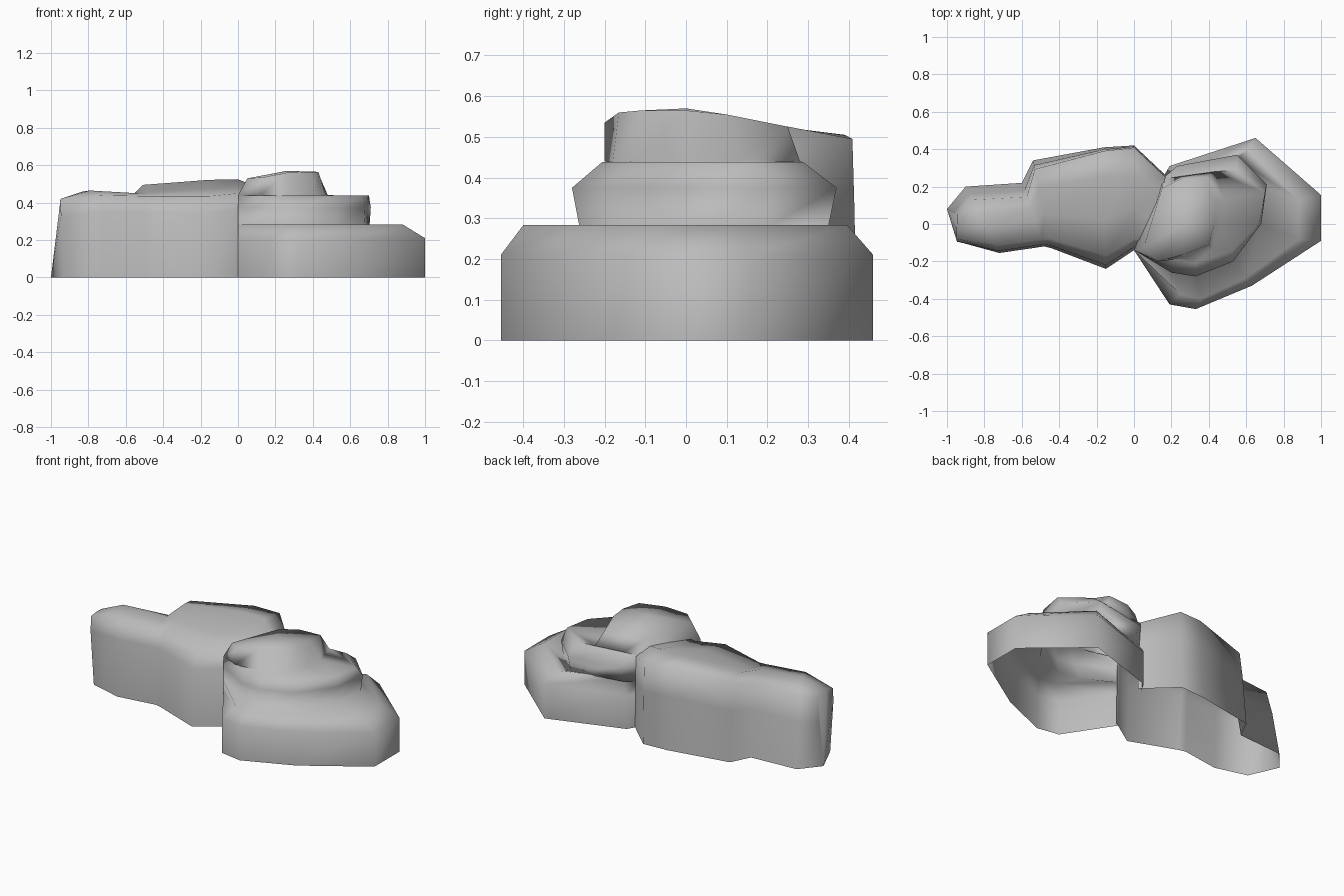
import bpy
from mathutils import Vector

cube = bpy.data.objects.get("Cube")
if cube:
    bpy.data.objects.remove(cube, do_unlink=True)

stone = bpy.data.materials.new("grey stone")
stone.use_nodes = True
stone.diffuse_color = (0.5, 0.5, 0.5, 1)
bsdf = stone.node_tree.nodes["Principled BSDF"]
bsdf.inputs["Base Color"].default_value = stone.diffuse_color
bsdf.inputs["Roughness"].default_value = 0.9


def make_object(name, verts, faces):
    mesh = bpy.data.meshes.new(name)
    mesh.from_pydata(verts, [], faces)
    mesh.materials.append(stone)
    mesh.shade_smooth()
    obj = bpy.data.objects.new(name, mesh)
    bpy.context.collection.objects.link(obj)
    return obj


def ring(outline, heights, grow_x=0.0, grow_y=0.0):
    """Raise an outline to a height (or one per point), pushed out from its middle."""
    middle = sum((Vector(p) for p in outline), Vector((0, 0))) / len(outline)
    if not isinstance(heights, list):
        heights = [heights] * len(outline)
    points = []
    for i, ((x, y), z) in enumerate(zip(outline, heights)):
        # points against the long rock stay where they are
        if i not in (0, len(outline) - 1):
            x += (x - middle.x) * grow_x
            y += (y - middle.y) * grow_y
        points.append((x, y, z))
    return points


# Stepped rock: three outlines, each starting and ending at the joint
base = [(0, -0.14), (0.19, -0.43), (0.33, -0.455), (0.63, -0.33), (1, -0.09),
        (1, 0.155), (0.65, 0.46), (0.19, 0.31), (0.15, 0.24)]
step = [(0, -0.14), (0.2, -0.26), (0.33, -0.28), (0.53, -0.2), (0.68, 0),
        (0.71, 0.21), (0.55, 0.37), (0.23, 0.31), (0.15, 0.24)]
crown_foot = [(0, -0.14), (0.12, -0.2), (0.27, -0.18), (0.42, -0.13), (0.47, 0),
              (0.48, 0.13), (0.43, 0.28), (0.25, 0.255), (0.15, 0.22)]
crown_top = [(0.05, -0.13), (0.13, -0.2), (0.26, -0.165), (0.4, -0.11), (0.43, 0),
             (0.43, 0.1), (0.39, 0.25), (0.25, 0.24), (0.15, 0.19)]
crown_heights = [0.53, 0.535, 0.56, 0.565, 0.565, 0.555, 0.525, 0.525, 0.52]

rings = [ring(base, 0), ring(base, 0.21), ring(base, 0.283, -0.22, -0.13),
         ring(step, 0.278, -0.02, -0.06), ring(step, 0.375),
         ring(step, 0.438, -0.03, -0.24),
         ring(crown_foot, 0.44), ring(crown_top, crown_heights)]
count = len(base)
verts = [p for r in rings for p in r]
faces = []
for level in range(len(rings) - 1):
    for i in range(count):
        if i == count - 1 and level < 4:
            continue                       # open towards the long rock
        a, b = level * count + i, level * count + (i + 1) % count
        faces.append((a, b, b + count, a + count))
verts.append((0.26, 0.0, 0.57))
top = (len(rings) - 1) * count
faces += [(top + i, top + (i + 1) % count, len(verts) - 1) for i in range(count)]
make_object("stepped_rock", verts, faces)

# Long rock: sections from front edge to back edge,
# with front, middle, crest and back heights, then crest and back rim places
sections = [
    ((-0.92, -0.1), (-1, 0.08), 0.41, 0.42, 0.42, 0.4, 0.62, 0.85),
    ((-0.72, -0.155), (-0.9, 0.2), 0.44, 0.465, 0.46, 0.42, 0.6, 0.8),
    ((-0.48, -0.12), (-0.6, 0.22), 0.435, 0.45, 0.45, 0.43, 0.6, 0.78),
    ((-0.44, -0.13), (-0.54, 0.34), 0.435, 0.455, 0.495, 0.475, 0.7, 0.9),
    ((-0.15, -0.24), (-0.16, 0.41), 0.435, 0.475, 0.522, 0.505, 0.76, 0.97),
    ((0, -0.14), (0, 0.42), 0.45, 0.48, 0.525, 0.495, 0.7, 0.98),
    ((0.02, -0.13), (0.18, 0.25), 0.45, 0.46, 0.47, 0.43, 0.75, 0.98),
]
verts, faces = [], []
for k, (front, back, zf, zm, zc, zb, crest, rim) in enumerate(sections):
    f, b = Vector(front), Vector(back)
    profile = [(0, 0), (0.03, zf * 0.8), (0.11, zf), (0.4, zm), (crest, zc),
               (rim, zb), (0.45 + rim * 0.55, zb * 0.65), (1, 0)]
    for t, z in profile:
        p = f.lerp(b, t)
        # the outer end is twisted: its front flares out, its back leans in
        twist = z * (0.22 * t - 0.08) if k == 0 else 0
        verts.append((p.x + twist, p.y, z))
size = len(profile)
for k in range(len(sections) - 1):
    for i in range(size - 1):
        a = k * size + i
        faces.append((a, a + size, a + size + 1, a + 1))
faces.append(tuple(range(size)))
make_object("long_rock", verts, faces)
